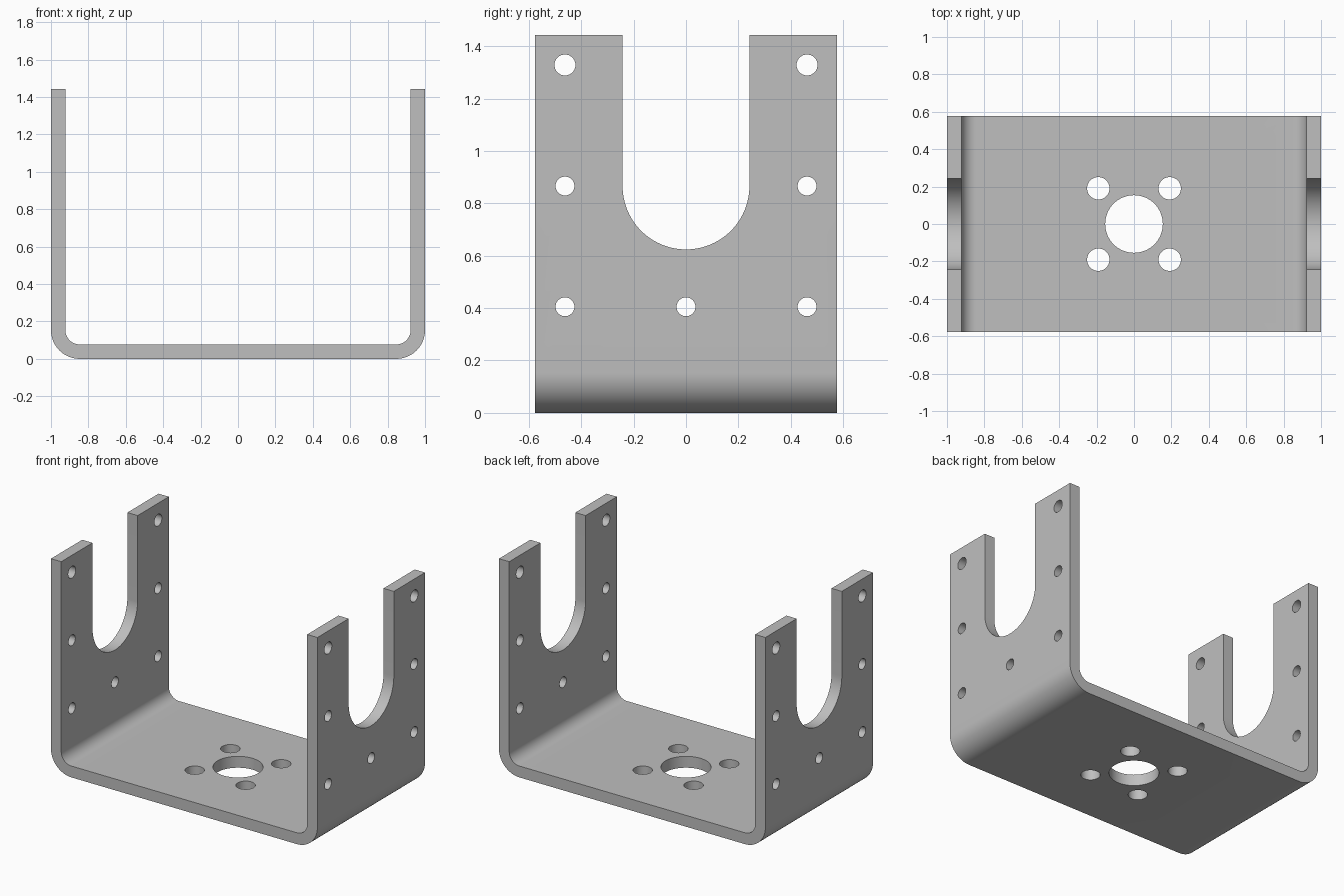
import bpy, bmesh
from math import sin, cos, pi

cube = bpy.data.objects.get("Cube")
if cube:
    bpy.data.objects.remove(cube, do_unlink=True)

HALF_X, HALF_Y, HEIGHT, THICK = 1.0, 0.577, 1.443, 0.077
BEND = 2 * THICK          # outer bend radius
WALL_Z = 0.866            # slot centre and middle hole row
HOLE_Y = 0.462

grey = bpy.data.materials.new("plain grey metal")
grey.use_nodes = True
grey.diffuse_color = (0.52, 0.52, 0.52, 1)
grey.node_tree.nodes["Principled BSDF"].inputs["Base Color"].default_value = (0.52, 0.52, 0.52, 1)


def arc(cx, cy, r, start, end, steps):
    return [(cx + r * cos(start + (end - start) * i / steps),
             cy + r * sin(start + (end - start) * i / steps)) for i in range(steps + 1)]


def circle(cx, cy, r, steps=48):
    return arc(cx, cy, r, 0, 2 * pi, steps)[:-1]


def add_prism(bm, outline, place, depth):
    """Extrude a 2D outline from -depth to +depth; place maps (u, v, w) to a point."""
    face = bm.faces.new([bm.verts.new(place(u, v, -depth)) for u, v in outline])
    new = bmesh.ops.extrude_face_region(bm, geom=[face])["geom"]
    shift = [b - a for a, b in zip(place(0, 0, -depth), place(0, 0, depth))]
    bmesh.ops.translate(bm, vec=shift, verts=[g for g in new if isinstance(g, bmesh.types.BMVert)])


def make_object(name, bm):
    bmesh.ops.recalc_face_normals(bm, faces=bm.faces[:])
    mesh = bpy.data.meshes.new(name)
    bm.to_mesh(mesh)
    bm.free()
    obj = bpy.data.objects.new(name, mesh)
    bpy.context.collection.objects.link(obj)
    mesh.materials.append(grey)
    return obj


def along_x(u, v, w):
    return (w, u, v)


def along_y(u, v, w):
    return (u, w, v)


def along_z(u, v, w):
    return (u, v, w)


# Bent sheet: right half of the U profile, outer then inner, mirrored to the left
c = HALF_X - BEND
outer = arc(c, BEND, BEND, -pi / 2, 0, 20) + [(HALF_X, HEIGHT)]
inner = [(HALF_X - THICK, HEIGHT)] + arc(c, BEND, BEND - THICK, 0, -pi / 2, 20)
right = outer + inner
profile = right + [(-x, z) for x, z in reversed(right)]
bm = bmesh.new()
add_prism(bm, profile, along_y, HALF_Y)
bracket = make_object("bent_bracket", bm)

# Cutters for both side walls: round-bottomed slot and bolt holes
bm = bmesh.new()
slot = arc(0, WALL_Z, 0.242, -pi, 0, 48) + [(0.242, HEIGHT + 0.2), (-0.242, HEIGHT + 0.2)]
add_prism(bm, slot, along_x, 1.2)
add_prism(bm, circle(0, 0.405, 0.036), along_x, 1.2)
for side in (-1, 1):
    for z, r in ((0.405, 0.036), (WALL_Z, 0.036), (1.328, 0.04)):
        add_prism(bm, circle(side * HOLE_Y, z, r), along_x, 1.2)
wall_cutter = make_object("wall_cutter", bm)

# Cutters for the base: centre bore and four bolt holes around it
bm = bmesh.new()
add_prism(bm, circle(0, 0, 0.154, 64), along_z, 0.2)
for sx in (-1, 1):
    for sy in (-1, 1):
        add_prism(bm, circle(sx * 0.191, sy * 0.191, 0.06), along_z, 0.2)
base_cutter = make_object("base_cutter", bm)

# Cut the openings, then drop the cutters
bpy.context.view_layer.objects.active = bracket
for cutter in (wall_cutter, base_cutter):
    cutter.hide_render = True
    mod = bracket.modifiers.new("openings", "BOOLEAN")
    mod.operation = "DIFFERENCE"
    mod.solver = "EXACT"
    mod.object = cutter
    bpy.ops.object.modifier_apply(modifier=mod.name)
    bpy.data.objects.remove(cutter, do_unlink=True)

# Smooth bends and bores with crisp sheet edges
bpy.ops.object.select_all(action="DESELECT")
bracket.select_set(True)
bpy.ops.object.shade_smooth_by_angle(angle=pi / 6)
